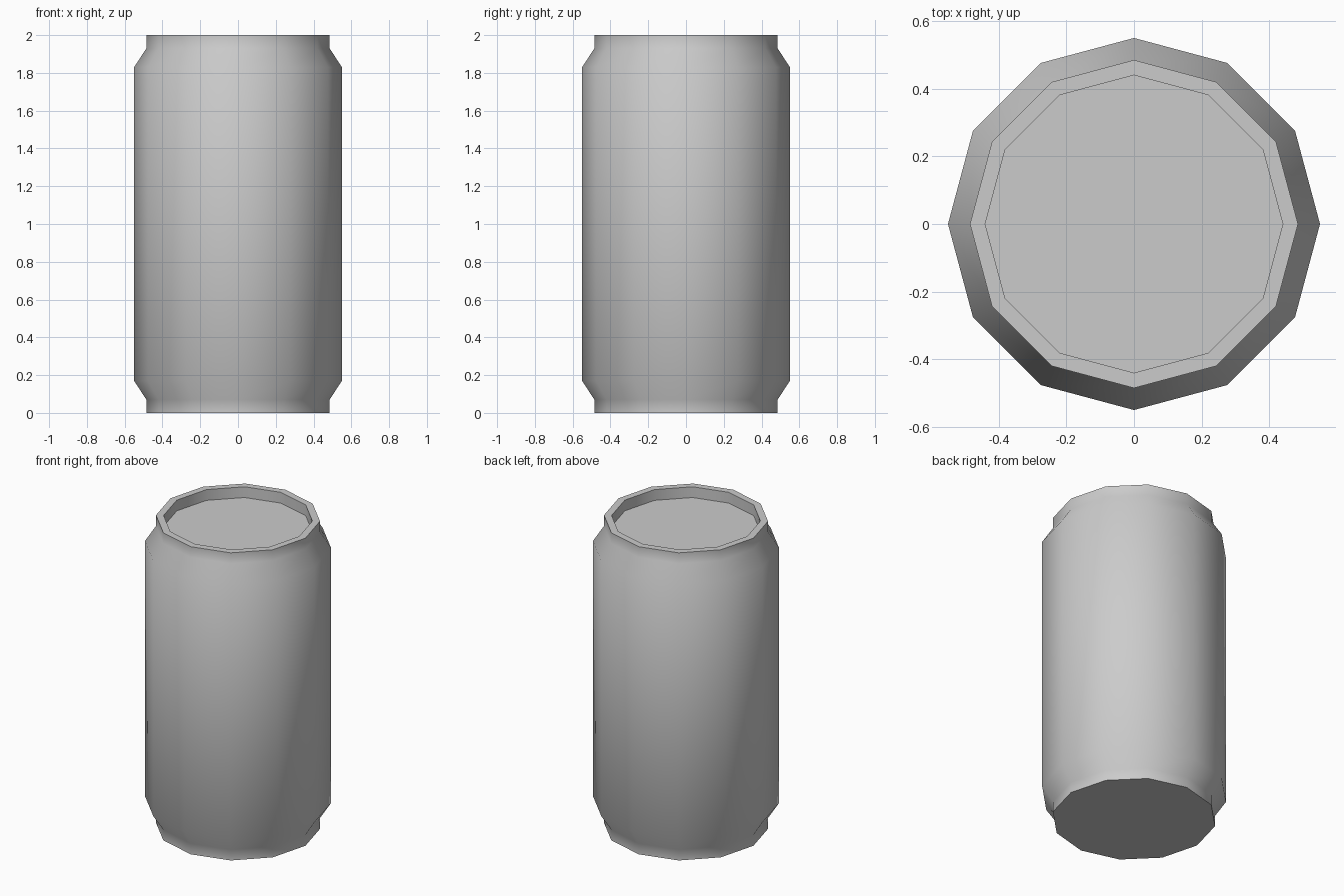
import bpy, bmesh, math

if "Cube" in bpy.data.objects:
    bpy.data.objects.remove(bpy.data.objects["Cube"])

SIDES = 12

# Profile (radius, height) from base, up the body, over the rim and into the recessed lid
PROFILE = [(0.485, 0.0), (0.485, 0.07), (0.55, 0.17), (0.55, 1.83),
           (0.485, 1.93), (0.485, 2.0), (0.44, 2.0), (0.44, 1.93)]


def lathe(name, profile, sides):
    bm = bmesh.new()
    rings = []
    for r, z in profile:
        rings.append([bm.verts.new((r * math.cos(math.tau * i / sides),
                                    r * math.sin(math.tau * i / sides), z))
                      for i in range(sides)])
    for low, high in zip(rings, rings[1:]):
        for i in range(sides):
            j = (i + 1) % sides
            bm.faces.new((low[i], low[j], high[j], high[i]))
    bm.faces.new(rings[0][::-1])   # flat base
    bm.faces.new(rings[-1])        # recessed lid
    mesh = bpy.data.meshes.new(name)
    bm.to_mesh(mesh)
    bm.free()
    obj = bpy.data.objects.new(name, mesh)
    bpy.context.collection.objects.link(obj)
    return obj


# Drink can, smooth round the body with crisp rims
can = lathe("drink_can", PROFILE, SIDES)
bpy.context.view_layer.objects.active = can
can.select_set(True)
bpy.ops.object.shade_smooth_by_angle(angle=math.radians(45))
